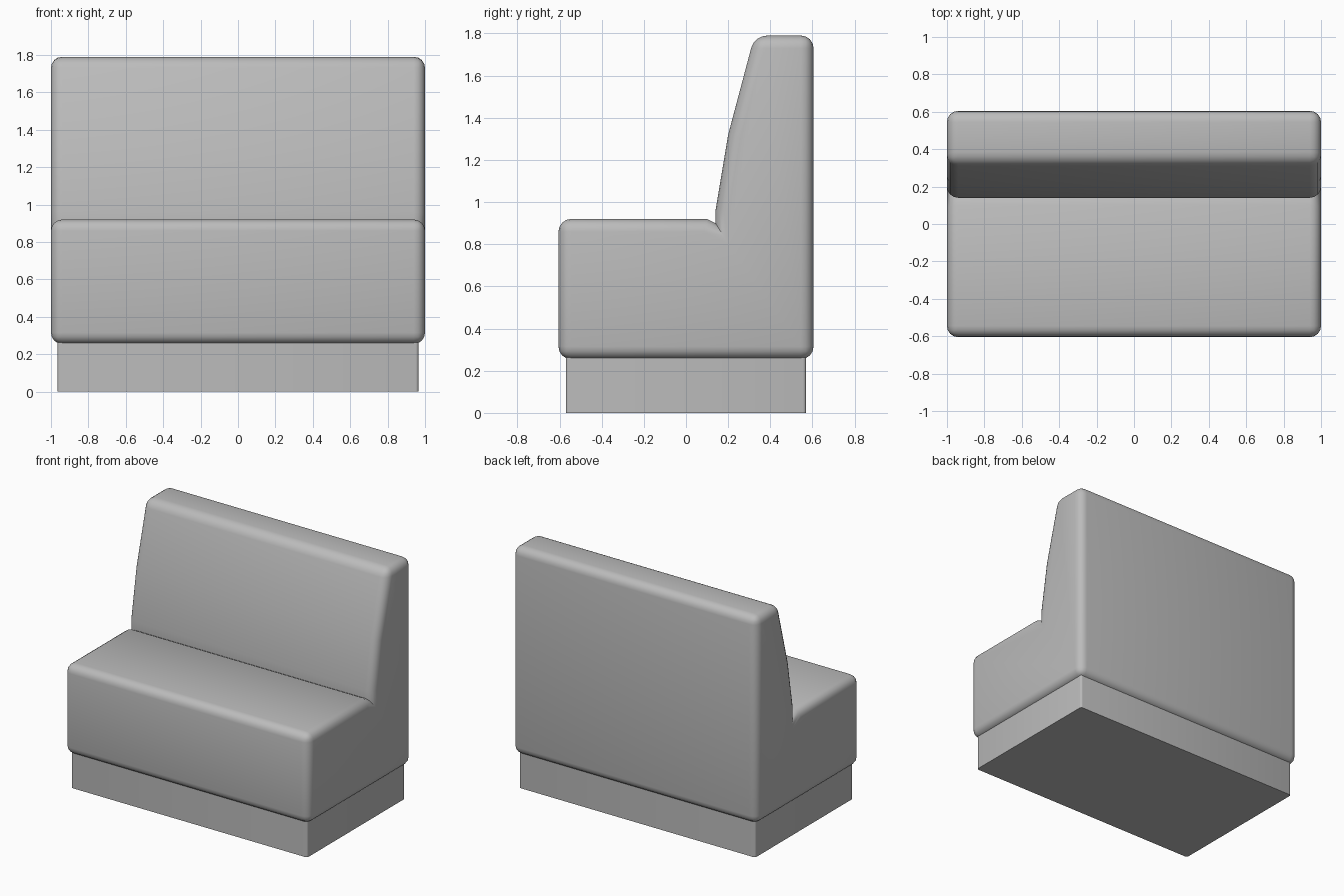
import bpy
import bmesh
import math

cube = bpy.data.objects.get("Cube")
if cube:
    bpy.data.objects.remove(cube, do_unlink=True)

grey = bpy.data.materials.new("neutral grey")
grey.use_nodes = True
colour = (0.5, 0.5, 0.5, 1)
grey.diffuse_color = colour
grey.node_tree.nodes["Principled BSDF"].inputs["Base Color"].default_value = colour


def extrude_profile(name, profile, half_width, radius, segments, rounded):
    """Extrude a (y, z) profile along x and round the edges chosen by a rule."""
    bm = bmesh.new()
    side = bm.faces.new([bm.verts.new((-half_width, y, z)) for y, z in profile])
    result = bmesh.ops.extrude_face_region(bm, geom=[side])
    moved = [v for v in result["geom"] if isinstance(v, bmesh.types.BMVert)]
    bmesh.ops.translate(bm, verts=moved, vec=(2 * half_width, 0, 0))
    bmesh.ops.recalc_face_normals(bm, faces=bm.faces)
    edges = [e for e in bm.edges if rounded(e)]
    bmesh.ops.bevel(bm, geom=edges, offset=radius, offset_type='OFFSET',
                    segments=segments, profile=0.5, affect='EDGES',
                    clamp_overlap=False)
    mesh = bpy.data.meshes.new(name)
    bm.to_mesh(mesh)
    bm.free()
    mesh.materials.append(grey)
    obj = bpy.data.objects.new(name, mesh)
    bpy.context.collection.objects.link(obj)
    bpy.ops.object.select_all(action='DESELECT')
    obj.select_set(True)
    bpy.context.view_layer.objects.active = obj
    bpy.ops.object.shade_smooth_by_angle(angle=math.radians(35))
    return obj


def convex_corner(edge):
    return edge.is_convex and edge.calc_face_angle() > math.radians(30)


def upright(edge):
    a, b = edge.verts
    return abs(a.co.z - b.co.z) > 0.1


# Upholstered seat and backrest with a crease where they meet
extrude_profile("upholstered_seat_and_back", [
    (-0.605, 0.255), (-0.605, 0.92), (0.1, 0.92), (0.14, 0.9),
    (0.14, 0.96), (0.2, 1.32), (0.325, 1.79), (0.605, 1.79), (0.605, 0.255),
], 1.0, 0.06, 4, convex_corner)

# Recessed plinth
extrude_profile("plinth_base", [
    (-0.57, 0), (-0.57, 0.28), (0.57, 0.28), (0.57, 0),
], 0.965, 0.015, 3, upright)
